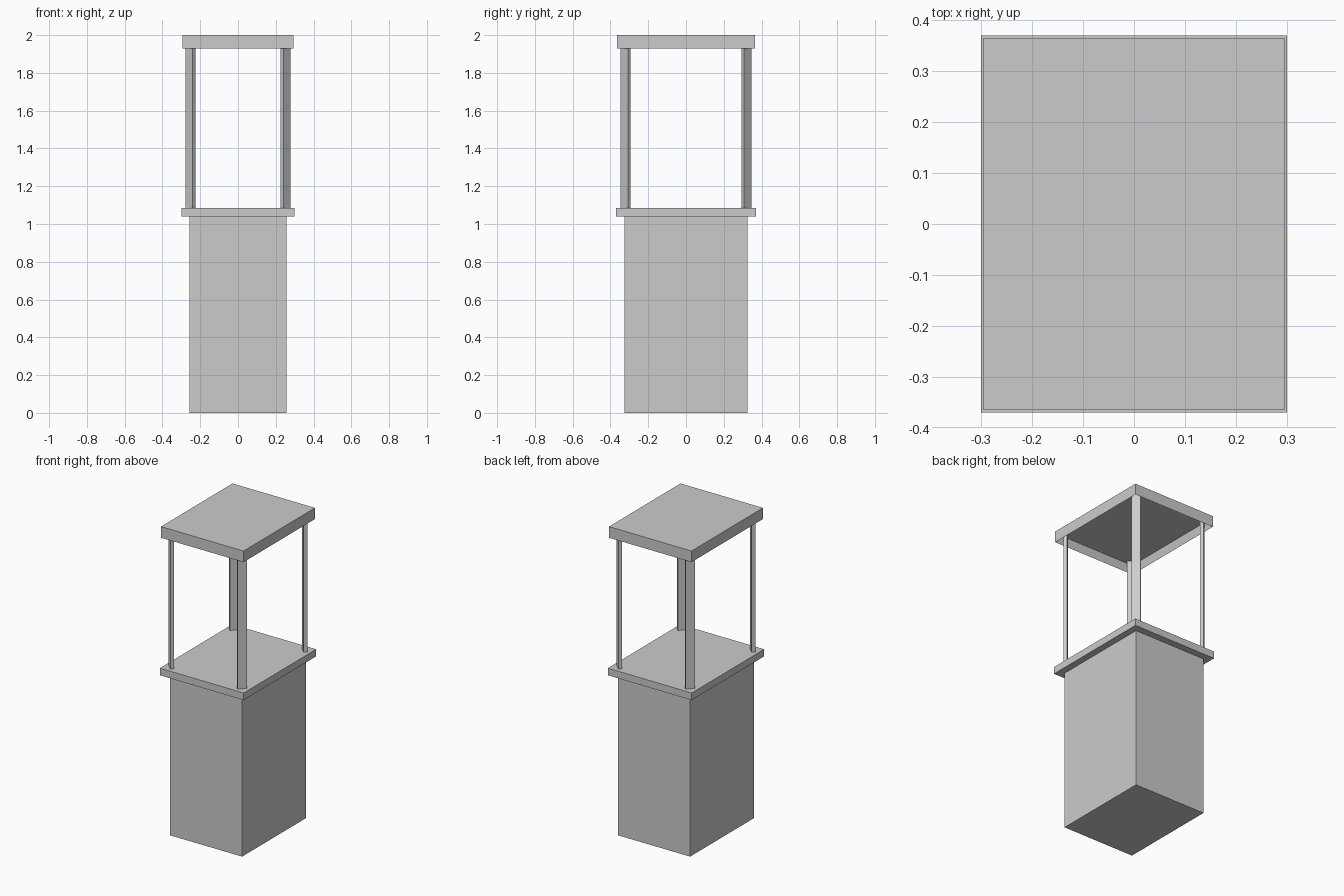
import bpy, bmesh
from math import radians

if "Cube" in bpy.data.objects:
    bpy.data.objects.remove(bpy.data.objects["Cube"])


def box(name, size, z0, xy=(0, 0), turn=0):
    """Box standing on z0, optionally turned about its own vertical axis."""
    bm = bmesh.new()
    bmesh.ops.create_cube(bm, size=1)
    bmesh.ops.scale(bm, vec=size, verts=bm.verts)
    mesh = bpy.data.meshes.new(name)
    bm.to_mesh(mesh)
    bm.free()
    ob = bpy.data.objects.new(name, mesh)
    ob.location = (xy[0], xy[1], z0 + size[2] / 2)
    ob.rotation_euler.z = turn
    bpy.context.collection.objects.link(ob)
    return ob


# Closed cabinet and overhanging counter slab
box("cabinet", (0.514, 0.65, 1.04), 0)
box("counter", (0.60, 0.74, 0.046), 1.04)

# Roof: shallow tray, hollow underneath with a thin rim
roof = box("roof", (0.59, 0.73, 0.072), 1.928)
bm = bmesh.new()
bm.from_mesh(roof.data)
bm.faces.ensure_lookup_table()
under = min(bm.faces, key=lambda f: f.calc_center_median().z)
bmesh.ops.inset_region(bm, faces=[under], thickness=0.02)
for v in under.verts:
    v.co.z += 0.05
bmesh.ops.recalc_face_normals(bm, faces=bm.faces)
bm.to_mesh(roof.data)
bm.free()

# Four flat posts, wide faces turned toward the corners, reaching the roof ceiling
for side, sx in (("left", -1), ("right", 1)):
    for end, sy in (("front", -1), ("back", 1)):
        box(f"{end}_{side}_post", (0.022, 0.055, 0.892), 1.086,
            (sx * 0.252, sy * 0.32), radians(45 * sx * sy))
